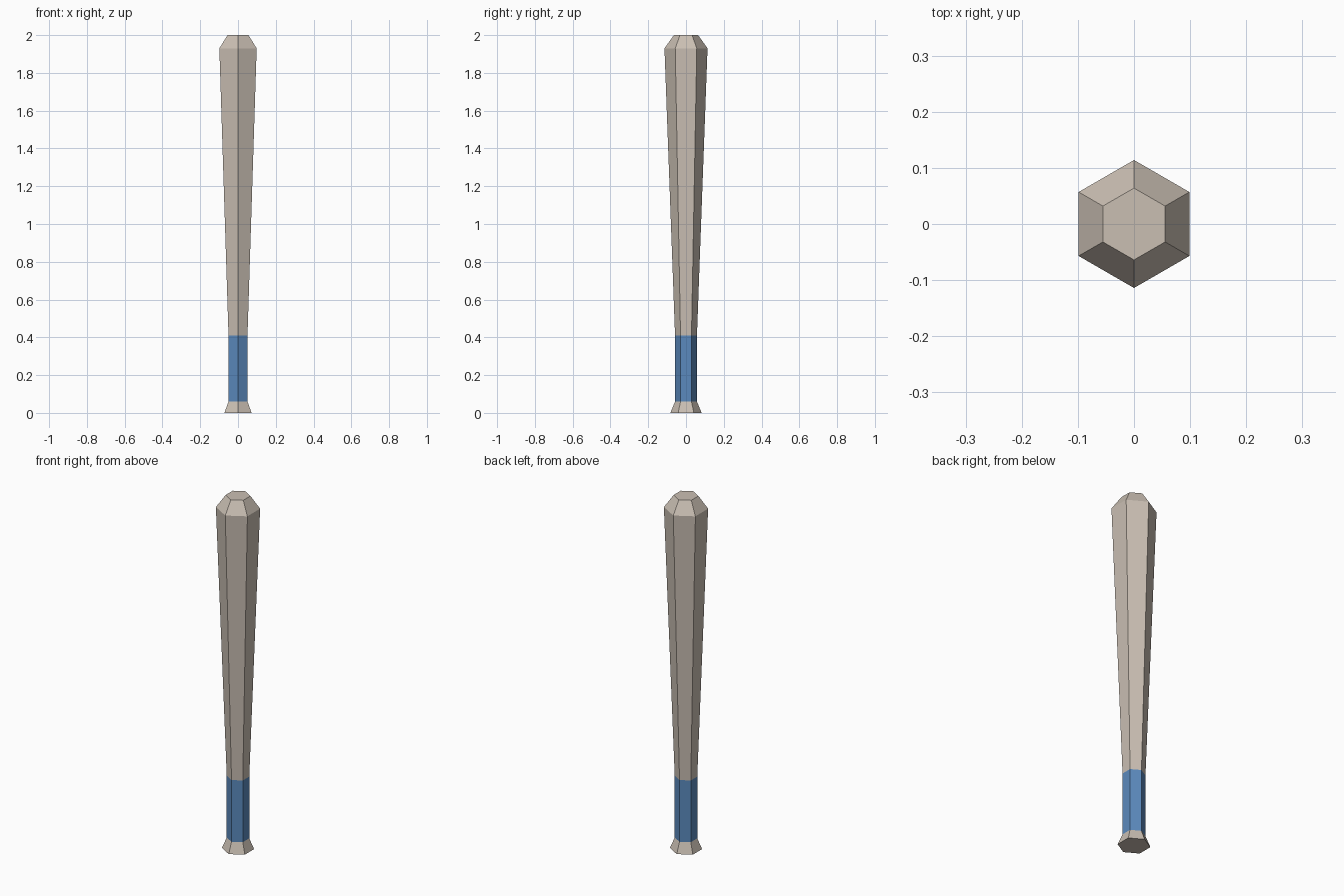
import bpy, bmesh
from math import pi, sin, cos

if "Cube" in bpy.data.objects:
    bpy.data.objects.remove(bpy.data.objects["Cube"], do_unlink=True)

SIDES = 6


def make_material(name, rgb):
    mat = bpy.data.materials.new(name)
    mat.use_nodes = True
    colour = (*rgb, 1.0)
    mat.diffuse_color = colour
    mat.node_tree.nodes["Principled BSDF"].inputs["Base Color"].default_value = colour
    return mat


def lathe(name, profile, mat, cap_bottom=False, cap_top=False):
    """Hexagonal rings from (radius, height) pairs, corners facing front and back."""
    bm = bmesh.new()
    rings = []
    for r, z in profile:
        angles = [pi / 2 + 2 * pi * i / SIDES for i in range(SIDES)]
        rings.append([bm.verts.new((r * cos(a), r * sin(a), z)) for a in angles])
    for low, high in zip(rings, rings[1:]):
        for i in range(SIDES):
            j = (i + 1) % SIDES
            bm.faces.new((low[i], low[j], high[j], high[i]))
    if cap_bottom:
        bm.faces.new(rings[0][::-1])
    if cap_top:
        bm.faces.new(rings[-1])
    mesh = bpy.data.meshes.new(name)
    bm.to_mesh(mesh)
    bm.free()
    mesh.materials.append(mat)
    obj = bpy.data.objects.new(name, mesh)
    bpy.context.collection.objects.link(obj)
    return obj


wood = make_material("pale wood", (0.59, 0.52, 0.45))
blue = make_material("blue grip", (0.105, 0.255, 0.51))

# Flared end knob
lathe("knob", [(0.083, 0), (0.058, 0.06)], wood, cap_bottom=True)
# Straight wrapped handle
lathe("grip", [(0.058, 0.06), (0.058, 0.41)], blue)
# Widening barrel with chamfered tip
lathe("barrel", [(0.058, 0.41), (0.114, 1.93), (0.064, 2.0)], wood, cap_top=True)
